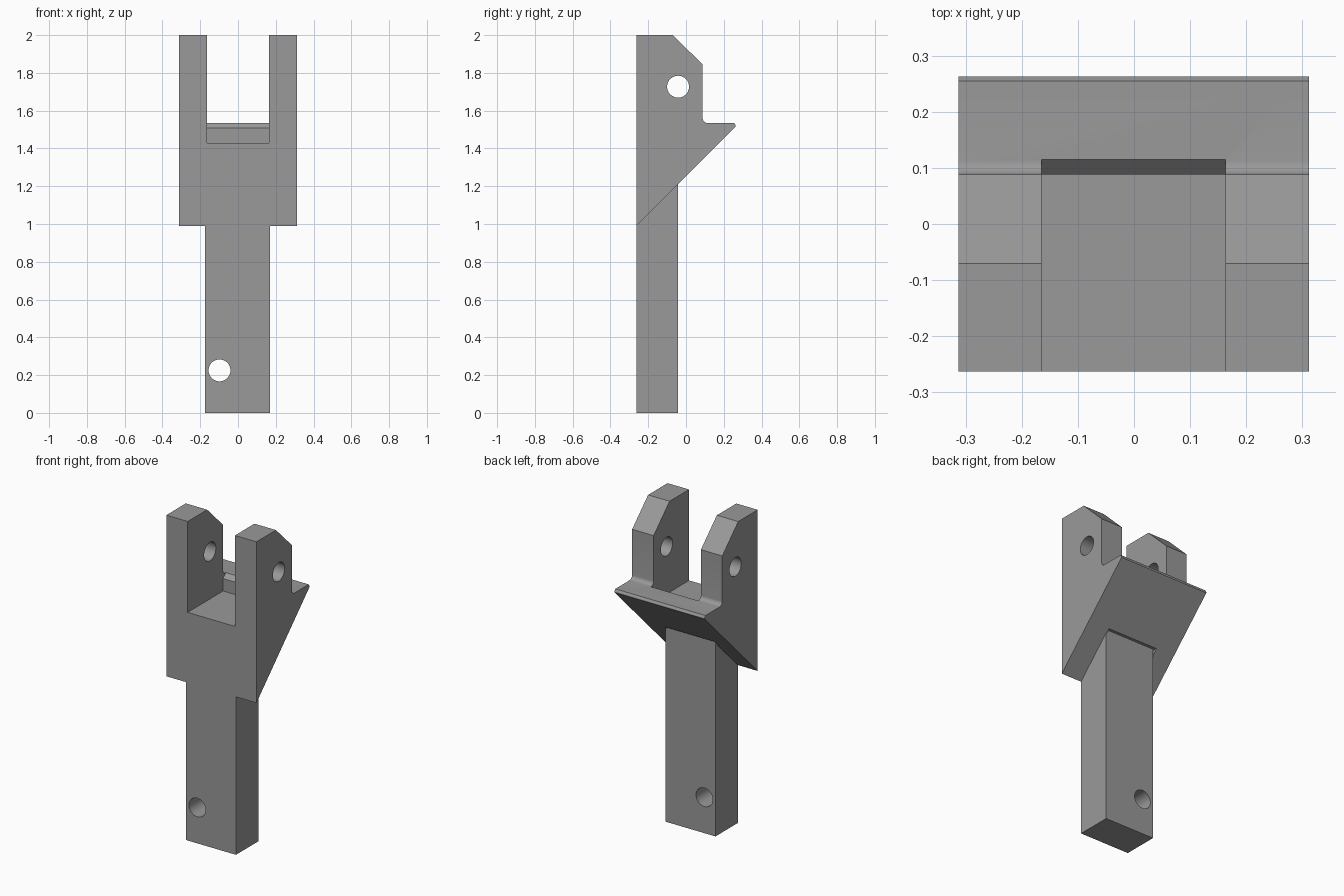
import bpy, bmesh, math
from mathutils import Matrix, Vector

if "Cube" in bpy.data.objects:
    bpy.data.objects.remove(bpy.data.objects["Cube"])

grey = bpy.data.materials.new("mid_grey")
grey.diffuse_color = (0.32, 0.32, 0.32, 1)
grey.use_nodes = True
grey.node_tree.nodes["Principled BSDF"].inputs["Base Color"].default_value = grey.diffuse_color


def finish(name, bm):
    bmesh.ops.recalc_face_normals(bm, faces=bm.faces)
    mesh = bpy.data.meshes.new(name)
    bm.to_mesh(mesh)
    bm.free()
    mesh.materials.append(grey)
    obj = bpy.data.objects.new(name, mesh)
    bpy.context.collection.objects.link(obj)
    return obj


def side_extrusion(name, profile, x0, x1):
    """Extrude a (y, z) outline from x0 to x1."""
    bm = bmesh.new()
    face = bm.faces.new([bm.verts.new((x0, y, z)) for y, z in profile])
    out = bmesh.ops.extrude_face_region(bm, geom=[face])
    verts = [v for v in out["geom"] if isinstance(v, bmesh.types.BMVert)]
    bmesh.ops.translate(bm, verts=verts, vec=(x1 - x0, 0, 0))
    return finish(name, bm)


def pin_cutter(name, centre, axis, radius=0.058):
    bm = bmesh.new()
    turn = Matrix.Rotation(math.pi / 2, 4, axis)
    bmesh.ops.create_cone(bm, cap_ends=True, segments=48, radius1=radius,
                          radius2=radius, depth=1.5,
                          matrix=Matrix.Translation(Vector(centre)) @ turn)
    return finish(name, bm)


def cut(obj, cutters):
    bpy.ops.object.select_all(action='DESELECT')
    obj.select_set(True)
    bpy.context.view_layer.objects.active = obj
    for c in cutters:
        mod = obj.modifiers.new("cut", 'BOOLEAN')
        mod.operation = 'DIFFERENCE'
        mod.solver = 'EXACT'
        mod.object = c
        bpy.ops.object.modifier_apply(modifier=mod.name)
        bpy.data.objects.remove(c)
    bpy.ops.object.shade_smooth_by_angle(angle=math.radians(30))


# Forked head: wedge underside, rear lip, filleted step and chamfered lugs
FRONT = -0.263
fillet = [(0.113 - 0.025 * math.sin(a), 1.56 - 0.025 * math.cos(a))
          for a in [math.pi / 2 * i / 6 for i in range(7)]]
head = side_extrusion("forked_head", [
    (FRONT, 0.99), (0.263, 1.516), (0.263, 1.522), (0.255, 1.535),
    *fillet, (0.088, 1.845), (-0.07, 2.0), (FRONT, 2.0)], -0.313, 0.312)

# Slot between the lugs, with a sloped back edge
slot = side_extrusion("slot_cutter", [
    (-0.4, 1.43), (0.088, 1.43), (0.088, 1.508), (0.115, 1.535),
    (0.78, 2.2), (-0.4, 2.2)], -0.165, 0.163)

# Shallow relief in the underside behind the shaft
relief = side_extrusion("relief_cutter", [
    (-0.06, 1.1), (-0.022, 1.1), (-0.022, 1.232), (-0.06, 1.232)], -0.185, 0.165)
cut(head, [slot, relief, pin_cutter("lug_hole_cutter", (0, -0.042, 1.727), 'Y')])

# Square shaft with an off-centre cross hole
shaft = side_extrusion("shaft", [
    (FRONT, 0), (-0.042, 0), (-0.042, 1.235), (FRONT, 0.99)], -0.175, 0.17)
cut(shaft, [pin_cutter("shaft_hole_cutter", (-0.098, 0, 0.225), 'X')])
